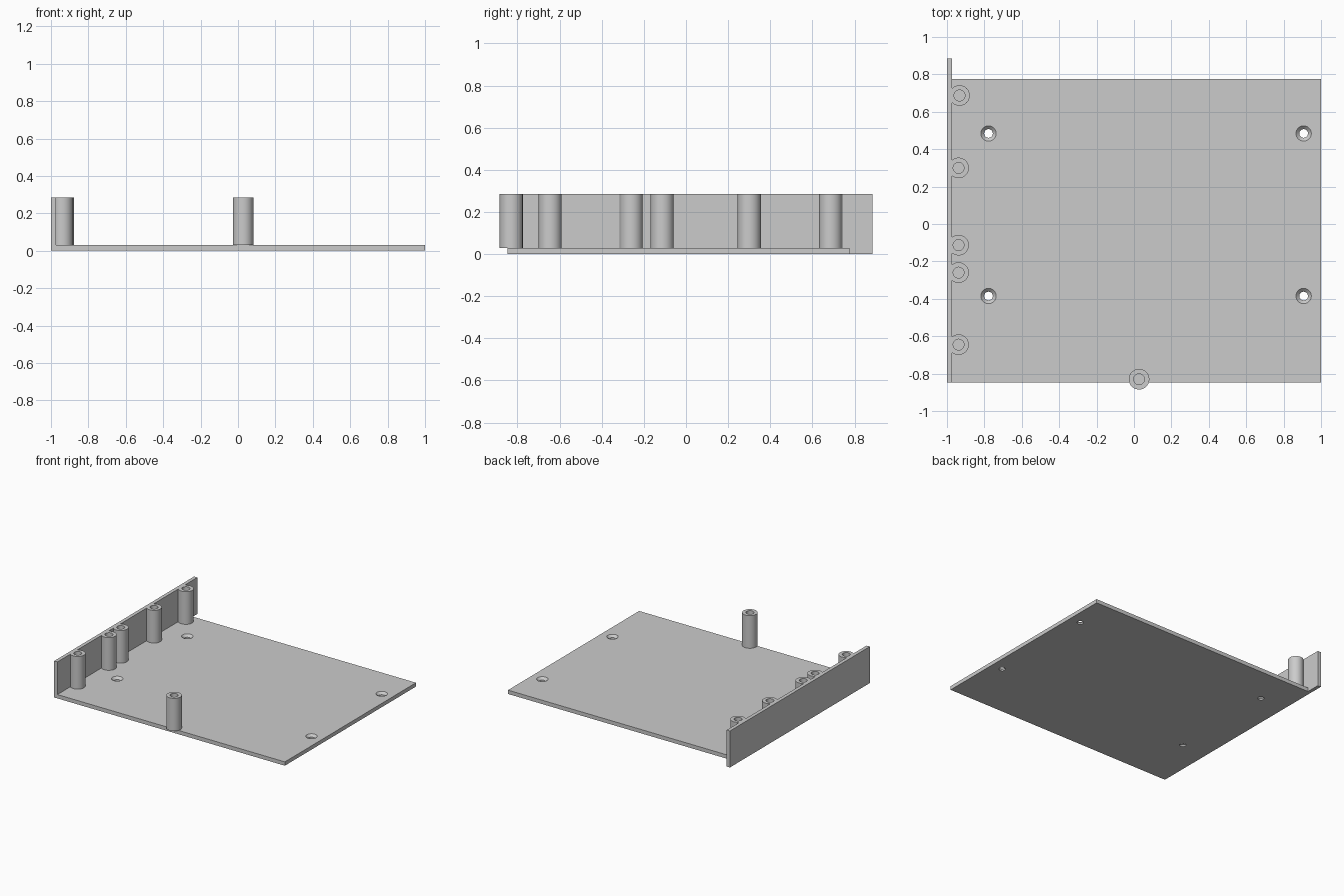
import bpy
import bmesh
import math
from mathutils import Vector

if "Cube" in bpy.data.objects:
    bpy.data.objects.remove(bpy.data.objects["Cube"], do_unlink=True)

# Single grey material
grey = bpy.data.materials.new("plain_grey")
grey.use_nodes = True
COLOUR = (0.6, 0.6, 0.6, 1)
grey.diffuse_color = COLOUR
grey.node_tree.nodes["Principled BSDF"].inputs["Base Color"].default_value = COLOUR

# Main dimensions
FRONT, BACK, WALL_BACK = -0.848, 0.776, 0.885
WALL_INNER = -0.972
PLATE_TOP, TOP = 0.03, 0.286


def finish(name, bm):
    bmesh.ops.recalc_face_normals(bm, faces=bm.faces)
    mesh = bpy.data.meshes.new(name)
    bm.to_mesh(mesh)
    bm.free()
    mesh.materials.append(grey)
    obj = bpy.data.objects.new(name, mesh)
    bpy.context.collection.objects.link(obj)
    return obj


def box(name, low, high):
    low, high = Vector(low), Vector(high)
    bm = bmesh.new()
    bmesh.ops.create_cube(bm, size=1)
    bmesh.ops.scale(bm, vec=high - low, verts=bm.verts)
    bmesh.ops.translate(bm, vec=(low + high) / 2, verts=bm.verts)
    return finish(name, bm)


def lathe(name, profile, x, y, steps=48):
    """Spin a (radius, height) profile about a vertical axis."""
    bm = bmesh.new()
    verts = [bm.verts.new((r, 0, z)) for r, z in profile]
    edges = [bm.edges.new(pair) for pair in zip(verts, verts[1:])]
    bmesh.ops.spin(bm, geom=verts + edges, cent=(0, 0, 0), axis=(0, 0, 1),
                   angle=math.tau, steps=steps)
    bmesh.ops.remove_doubles(bm, verts=bm.verts, dist=1e-5)
    bmesh.ops.translate(bm, vec=(x, y, 0), verts=bm.verts)
    return finish(name, bm)


def select_only(obj):
    bpy.ops.object.select_all(action='DESELECT')
    obj.select_set(True)
    bpy.context.view_layer.objects.active = obj


def smooth(obj):
    select_only(obj)
    bpy.ops.object.shade_smooth_by_angle(angle=math.radians(30))


# Base plate and side wall
plate = box("base_plate", (WALL_INNER, FRONT, 0), (1, BACK, PLATE_TOP))
box("side_wall", (-1, FRONT, 0), (WALL_INNER, WALL_BACK, TOP))

# Countersunk screw holes through the plate
sink = [(0, -0.02), (0.023, -0.02), (0.023, 0.012),
        (0.041, PLATE_TOP), (0.041, 0.05), (0, 0.05)]
for x in (-0.778, 0.907):
    for y in (-0.385, 0.484):
        cutter = lathe("screw_hole_cutter", sink, x, y)
        cutter.hide_render = True
        cut = plate.modifiers.new("screw_hole", 'BOOLEAN')
        cut.operation = 'DIFFERENCE'
        cut.solver = 'EXACT'
        cut.object = cutter
        select_only(plate)
        bpy.ops.object.modifier_apply(modifier=cut.name)
        bpy.data.objects.remove(cutter, do_unlink=True)
smooth(plate)

# Hollow mounting posts: five along the wall, one at the front edge
post = [(0, PLATE_TOP), (0.055, PLATE_TOP), (0.055, TOP),
        (0.029, TOP), (0.029, 0.06), (0, 0.06)]
wall_posts = [(-0.938, y) for y in (-0.645, -0.26, -0.113, 0.3)] + [(-0.933, 0.687)]
for i, (x, y) in enumerate(wall_posts, 1):
    smooth(lathe(f"wall_post_{i}", post, x, y))
smooth(lathe("front_post", post, 0.027, -0.83))
